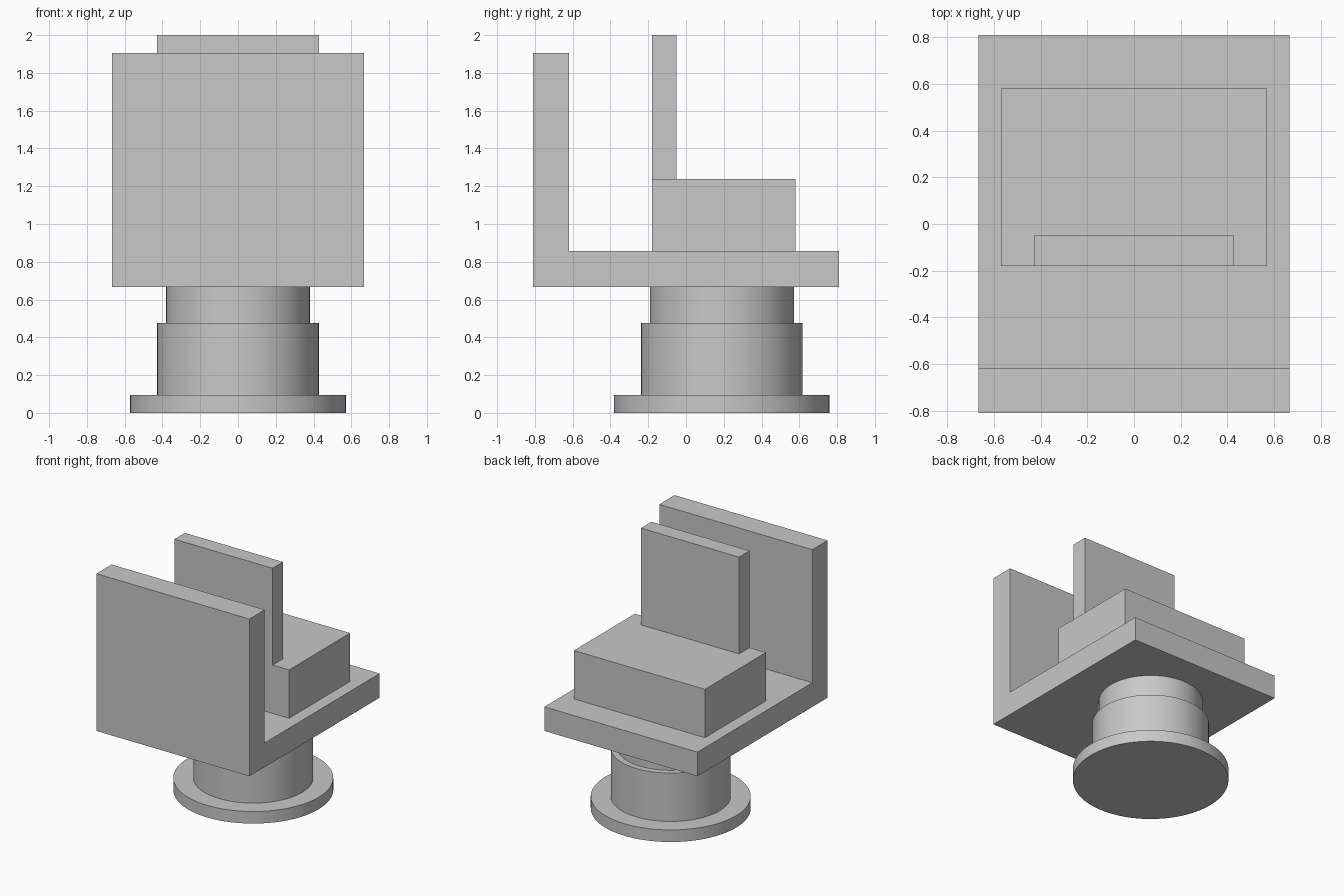
import bpy, bmesh, math

if "Cube" in bpy.data.objects:
    bpy.data.objects.remove(bpy.data.objects["Cube"], do_unlink=True)

# Single plain grey
grey = bpy.data.materials.new("plain_grey")
grey.use_nodes = True
colour = (0.58, 0.58, 0.58, 1)
grey.diffuse_color = colour
grey.node_tree.nodes["Principled BSDF"].inputs["Base Color"].default_value = colour


def add_object(name, bm):
    bmesh.ops.recalc_face_normals(bm, faces=bm.faces)
    mesh = bpy.data.meshes.new(name)
    bm.to_mesh(mesh)
    bm.free()
    mesh.materials.append(grey)
    obj = bpy.data.objects.new(name, mesh)
    bpy.context.collection.objects.link(obj)
    return obj


def extrude_profile(name, profile, half_width):
    """Side profile of (y, z) points, extruded symmetrically along x."""
    bm = bmesh.new()
    face = bm.faces.new([bm.verts.new((-half_width, y, z)) for y, z in profile])
    out = bmesh.ops.extrude_face_region(bm, geom=[face])
    moved = [v for v in out["geom"] if isinstance(v, bmesh.types.BMVert)]
    bmesh.ops.translate(bm, verts=moved, vec=(2 * half_width, 0, 0))
    return add_object(name, bm)


def block(name, half_width, y0, y1, z0, z1):
    return extrude_profile(name, [(y0, z0), (y1, z0), (y1, z1), (y0, z1)], half_width)


def drum(name, radius, z0, z1, y=0.19):
    bpy.ops.mesh.primitive_cylinder_add(vertices=96, radius=radius, depth=z1 - z0,
                                        location=(0, y, (z0 + z1) / 2))
    obj = bpy.context.object
    obj.name = name
    obj.data.materials.append(grey)
    bpy.ops.object.shade_smooth_by_angle(angle=math.radians(30))


# Stepped round pedestal
drum("pedestal_foot", 0.571, 0, 0.095)
drum("pedestal_column", 0.428, 0.095, 0.476)
drum("pedestal_neck", 0.381, 0.476, 0.667)

# Floor plate and upright front panel in one L-shaped piece
extrude_profile("platform_and_front_panel",
                [(-0.81, 0.667), (0.81, 0.667), (0.81, 0.857),
                 (-0.62, 0.857), (-0.62, 1.905), (-0.81, 1.905)], 0.667)

# Seat block with narrower backrest
block("seat", 0.571, -0.18, 0.58, 0.857, 1.238)
block("backrest", 0.428, -0.18, -0.05, 1.238, 2.0)
